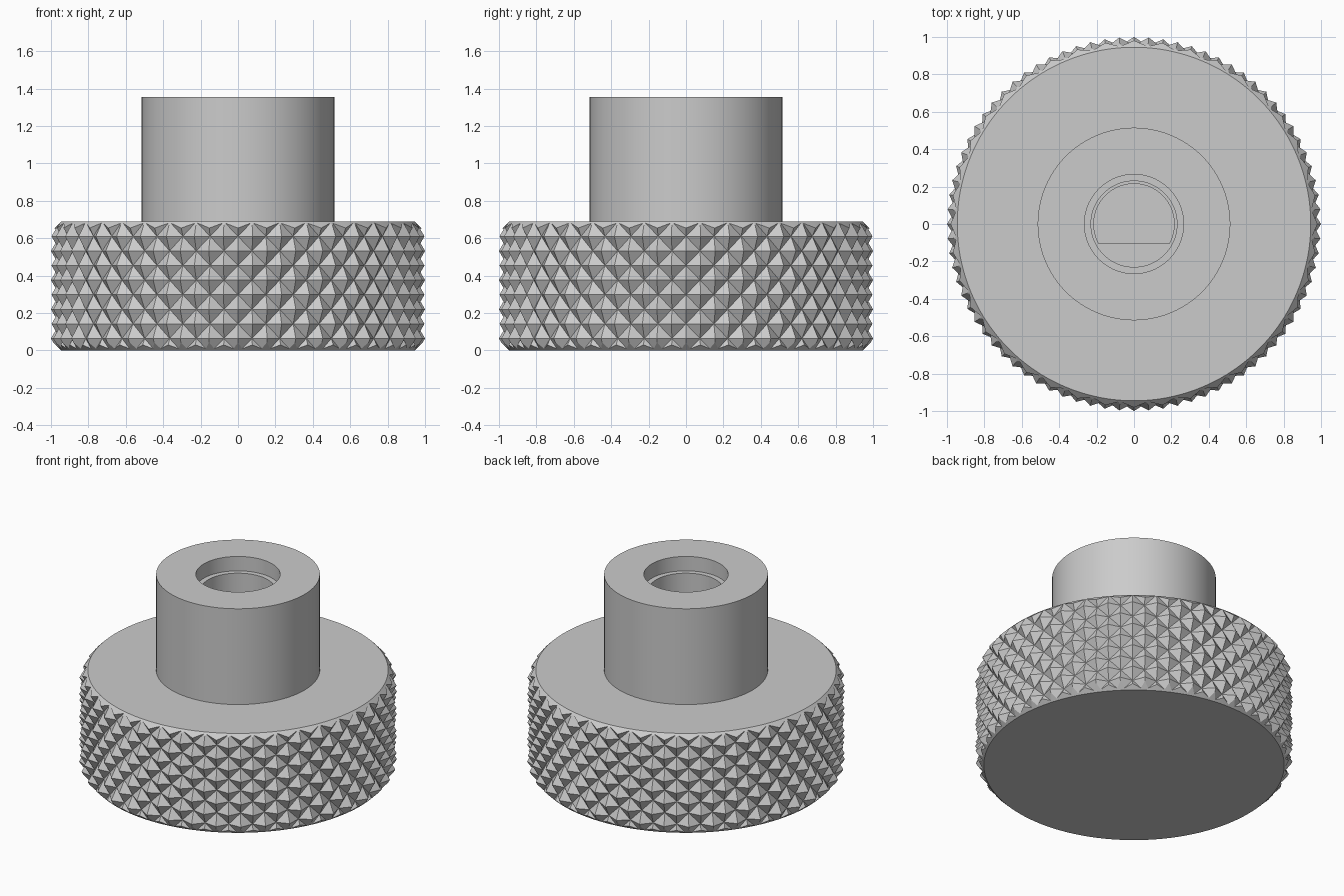
import bpy, bmesh, math

default_cube = bpy.data.objects.get("Cube")
if default_cube:
    bpy.data.objects.remove(default_cube, do_unlink=True)

# Single plain metal colour
metal = bpy.data.materials.new("light_grey_metal")
metal.use_nodes = True
GREY = (0.6, 0.6, 0.6, 1.0)
metal.diffuse_color = GREY
for node in metal.node_tree.nodes:
    if node.type == 'BSDF_PRINCIPLED':
        node.inputs["Base Color"].default_value = GREY


def add_object(name, bm):
    bmesh.ops.recalc_face_normals(bm, faces=bm.faces[:])
    mesh = bpy.data.meshes.new(name)
    bm.to_mesh(mesh)
    bm.free()
    mesh.materials.append(metal)
    obj = bpy.data.objects.new(name, mesh)
    bpy.context.scene.collection.objects.link(obj)
    return obj


def ring(bm, sides, z, radius_at):
    verts = []
    for i in range(sides):
        a = 2 * math.pi * i / sides
        r = radius_at(i)
        verts.append(bm.verts.new((r * math.cos(a), r * math.sin(a), z)))
    return verts


def lathe(profile, sides=96):
    """Closed solid of revolution from (radius, height) points, bottom to top."""
    bm = bmesh.new()
    rings = [ring(bm, sides, z, lambda i, r=r: r) for r, z in profile]
    for low, high in zip(rings, rings[1:]):
        for i in range(sides):
            n = (i + 1) % sides
            bm.faces.new((low[i], low[n], high[n], high[i]))
    bm.faces.new(rings[0][::-1])
    bm.faces.new(rings[-1])
    return bm


def knurl(sides, peak, groove, row_height, base_z, first, last):
    """Drum of staggered diamond pyramids: peaks alternate with groove crossings."""
    bm = bmesh.new()
    rows = range(first, last + 1)
    rings = [ring(bm, sides, base_z + k * row_height,
                  lambda i, k=k: peak if (i + k) % 2 else groove) for k in rows]
    for k, low, high in zip(rows, rings, rings[1:]):
        for i in range(sides):
            n = (i + 1) % sides
            a, b, c, d = low[i], low[n], high[n], high[i]
            # Split every cell along its groove
            if (i + k) % 2:
                tris = ((a, b, d), (b, c, d))
            else:
                tris = ((a, b, c), (a, c, d))
            for tri in tris:
                bm.faces.new(tri)
    # Fan caps to keep the ends well defined
    for loop in (rings[0], rings[-1]):
        centre = bm.verts.new((0, 0, loop[0].co.z))
        for i in range(sides):
            bm.faces.new((loop[i], loop[(i + 1) % sides], centre))
    return bm


def activate(obj):
    bpy.ops.object.select_all(action='DESELECT')
    obj.select_set(True)
    bpy.context.view_layer.objects.active = obj


def boolean(obj, cutter, operation):
    activate(obj)
    mod = obj.modifiers.new("cut", 'BOOLEAN')
    mod.operation = operation
    mod.solver = 'EXACT'
    mod.object = cutter
    bpy.ops.object.modifier_apply(modifier=mod.name)


GRIP_TOP, HUB_TOP = 0.69, 1.355
FACE_R, OVER_R = 0.945, 1.1
SLOPE = OVER_R - FACE_R

# Knurled grip, trimmed by a chamfered envelope
grip = add_object("knurled_grip", knurl(80, 1.0, 0.955, 0.078, 0.61, -9, 2))
envelope = add_object("chamfer_envelope", lathe([
    (FACE_R, 0), (OVER_R, SLOPE), (OVER_R, GRIP_TOP - SLOPE), (FACE_R, GRIP_TOP)], 160))

# Plain cylindrical hub on top of the grip
hub = add_object("hub", lathe([(0.515, GRIP_TOP), (0.515, HUB_TOP)]))

# Stepped round bore: wide mouth, then narrower hole
bore = add_object("round_bore", lathe([
    (0.23, 0.95), (0.23, 1.255), (0.265, 1.255), (0.265, 1.5)]))

# D-shaped shaft socket with a flat towards the front
bm = lathe([(0.215, 0.35), (0.215, 1.1)])
bmesh.ops.bisect_plane(bm, geom=bm.verts[:] + bm.edges[:] + bm.faces[:],
                       plane_co=(0, -0.105, 0), plane_no=(0, -1, 0), clear_outer=True)
bmesh.ops.holes_fill(bm, edges=[e for e in bm.edges if e.is_boundary], sides=0)
socket = add_object("shaft_socket", bm)

boolean(grip, envelope, 'INTERSECT')
boolean(grip, socket, 'DIFFERENCE')
boolean(hub, bore, 'DIFFERENCE')
boolean(hub, socket, 'DIFFERENCE')

for helper in (envelope, bore, socket):
    bpy.data.objects.remove(helper, do_unlink=True)

for part in (grip, hub):
    activate(part)
    bpy.ops.object.shade_smooth_by_angle(angle=math.radians(12))
